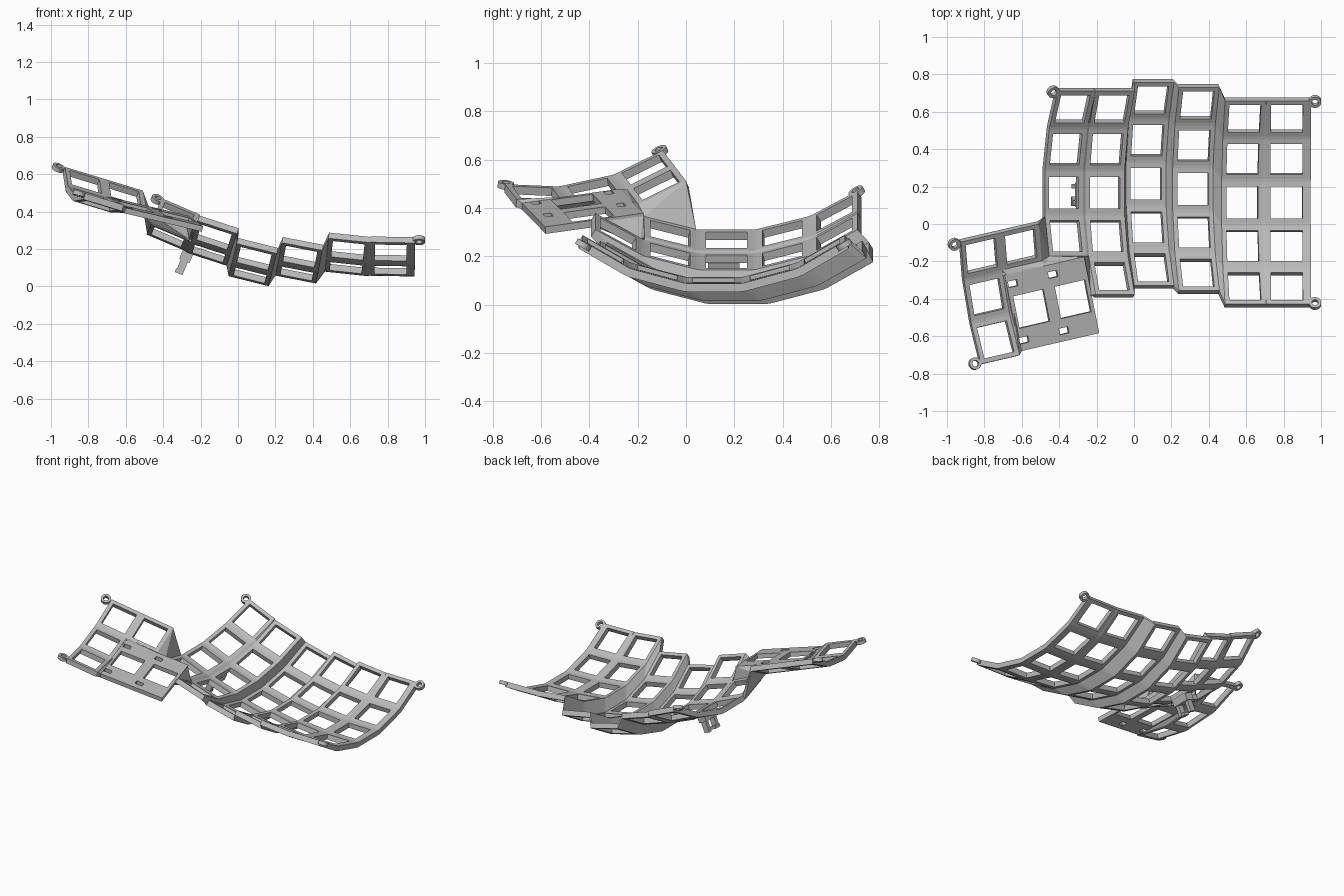
import bpy, bmesh, math
from mathutils import Matrix, Vector

if "Cube" in bpy.data.objects:
    bpy.data.objects.remove(bpy.data.objects["Cube"], do_unlink=True)

grey = bpy.data.materials.new("plain grey")
grey.use_nodes = True
grey.diffuse_color = (0.5, 0.5, 0.5, 1)
grey.node_tree.nodes["Principled BSDF"].inputs["Base Color"].default_value = (0.5, 0.5, 0.5, 1)

RADIUS, STEP, HALF, HOLE, THICK = 0.895, math.radians(15), 0.11, 0.085, 0.035
LINES = (-HALF, -HOLE, HOLE, HALF)


def finish(name, bm):
    bmesh.ops.recalc_face_normals(bm, faces=bm.faces)
    mesh = bpy.data.meshes.new(name)
    bm.to_mesh(mesh)
    bm.free()
    mesh.materials.append(grey)
    obj = bpy.data.objects.new(name, mesh)
    bpy.context.collection.objects.link(obj)
    return obj


def frame(x, y, z, yaw=0, roll=0, pitch=0):
    r = [math.radians(a) for a in (yaw, roll, pitch)]
    return (Matrix.Translation((x, y, z)) @ Matrix.Rotation(r[0], 4, 'Z')
            @ Matrix.Rotation(r[1], 4, 'Y') @ Matrix.Rotation(r[2], 4, 'X'))


def key_frame(column, row):
    """Frame of one key opening on a column that curves up at both ends."""
    a = row * STEP
    return (column @ Matrix.Translation((0, RADIUS * math.sin(a), RADIUS * (1 - math.cos(a))))
            @ Matrix.Rotation(a, 4, 'X'))


def slab(name, nx, ny, point, missing):
    """Thick grid; point(i, j, depth) places corners, missing(i, j) leaves openings."""
    bm = bmesh.new()
    v = {(i, j, k): bm.verts.new(point(i, j, k))
         for i in range(nx) for j in range(ny) for k in (0, 1)}

    def solid(i, j):
        return 0 <= i < nx - 1 and 0 <= j < ny - 1 and not missing(i, j)

    for i in range(nx - 1):
        for j in range(ny - 1):
            if not solid(i, j):
                continue
            ring = [(i, j), (i + 1, j), (i + 1, j + 1), (i, j + 1)]
            bm.faces.new([v[p + (0,)] for p in ring])
            bm.faces.new([v[p + (1,)] for p in reversed(ring)])
            for n, (di, dj) in enumerate(((0, -1), (1, 0), (0, 1), (-1, 0))):
                if not solid(i + di, j + dj):
                    a, b = ring[n], ring[(n + 1) % 4]
                    bm.faces.new((v[a + (1,)], v[b + (1,)], v[b + (0,)], v[a + (0,)]))
    bmesh.ops.delete(bm, geom=[p for p in bm.verts if not p.link_faces], context='VERTS')
    return finish(name, bm)


def key_grid(name, columns, rows, cut, outer=0):
    """Join several curved columns, with webs between neighbouring keys."""
    nx, ny = 4 * len(columns), 4 * len(rows)

    def point(i, j, k):
        x = LINES[i % 4] + (outer if i == nx - 1 else 0)
        return key_frame(columns[i // 4], rows[j // 4]) @ Vector((x, LINES[j % 4], -k * THICK))

    return slab(name, nx, ny, point,
                lambda i, j: (i % 4 == 1 and j % 4 == 1) or cut(i, j))


def web(name, *corners):
    """Convex filler between (frame, x, y) corners, each with its thickness."""
    bm = bmesh.new()
    for m, x, y in corners:
        for z in (0, -THICK * 0.85):
            bm.verts.new(m @ Vector((x, y, z)))
    out = bmesh.ops.convex_hull(bm, input=bm.verts)
    junk = {g for g in out["geom_interior"] + out["geom_unused"] if isinstance(g, bmesh.types.BMVert)}
    bmesh.ops.delete(bm, geom=list(junk), context='VERTS')
    return finish(name, bm)


def screw_ring(name, m, x, y):
    bm = bmesh.new()
    pts = [bm.verts.new((r, 0, z)) for r, z in
           ((0.017, -0.024), (0.033, -0.024), (0.033, 0), (0.017, 0))]
    edges = [bm.edges.new((pts[n], pts[(n + 1) % 4])) for n in range(4)]
    bmesh.ops.spin(bm, geom=pts + edges, cent=(0, 0, 0), axis=(0, 0, 1),
                   angle=math.tau, steps=24, use_merge=True)
    bmesh.ops.remove_doubles(bm, verts=bm.verts, dist=0.0001)
    bm.transform(m @ Matrix.Translation((x, y, 0)))
    return finish(name, bm)


def block(name, m, center, size):
    bm = bmesh.new()
    bmesh.ops.create_cube(bm, size=1)
    bm.transform(m @ Matrix.Translation(center) @ Matrix.Diagonal((*size, 1)))
    return finish(name, bm)


# Main key well: six tilted columns, the first without its front key
columns = [frame(-0.375, 0.167, 0.267, roll=23), frame(-0.155, 0.167, 0.178, roll=18),
           frame(0.065, 0.215, 0.062, roll=14), frame(0.315, 0.187, 0.071, roll=11),
           frame(0.578, 0.115, 0.102, roll=6), frame(0.815, 0.115, 0.09, roll=1)]
key_grid("main_key_well", columns, range(-2, 3), lambda i, j: i < 4 and j < 4, outer=0.02)

# Thumb cluster: an outer column of three keys and one inner key at the back
thumb = frame(-0.787, -0.39, 0.482, 13, 16.5, 12.5)
inner = thumb @ Matrix.Translation((0.225, 0, 0))
key_grid("thumb_keys", [thumb, inner], range(-1, 2), lambda i, j: i >= 3 and j < 8)

# Flat thumb plate with two key openings and four clip slots
plate = frame(-0.437, -0.428, 0.4, 13, 13, 8)
px = (-0.225, -0.215, -0.202, -0.165, -0.032, 0.01, 0.032, 0.06, 0.202, 0.222)
py = (-0.21, -0.172, -0.138, -0.088, 0.088, 0.138, 0.172, 0.21)


def plate_opening(i, j):
    x, y = (px[i] + px[i + 1]) / 2, abs(py[j] + py[j + 1]) / 2
    key = 0.032 < abs(x) < 0.202 and y < 0.088
    slot = 0.138 < y < 0.172 and (-0.215 < x < -0.165 or 0.01 < x < 0.06)
    return key or slot


slab("thumb_plate", len(px), len(py),
     lambda i, j, k: plate @ Vector((px[i], py[j], -k * 0.03)), plate_opening)

# Webs joining the thumb keys, the plate and the main well
back_key, a_key, b_key = key_frame(inner, 1), key_frame(columns[0], -1), key_frame(columns[1], -2)
mid, low, top = key_frame(thumb, 0), key_frame(thumb, -1), key_frame(thumb, 1)
H, PX, PY = HALF, 0.215, 0.21
web("thumb_side_wall", (back_key, H, H), (back_key, H, -H), (a_key, -H, H), (a_key, -H, -H))
web("thumb_front_wall", (back_key, -H, -H), (back_key, H, -H), (plate, -PX, PY), (plate, 0, PY))
web("thumb_corner_web", (back_key, H, -H), (plate, 0, PY), (a_key, -H, -H))
web("plate_back_web", (plate, 0, PY), (plate, PX, PY), (a_key, -H, -H), (a_key, H, -H))
web("plate_side_web", (plate, PX, PY), (plate, PX, 0), (b_key, -H, H), (a_key, H, -H))
web("plate_end_web", (plate, PX, 0), (b_key, -H, H), (b_key, -H, -H))
web("thumb_inner_web", (top, H, -H), (back_key, -H, -H), (mid, H, H), (plate, -PX, PY))
web("thumb_middle_web", (mid, H, H), (mid, H, -H), (plate, -PX, PY), (plate, -PX, 0))
web("thumb_lower_web", (mid, H, -H), (low, H, H), (low, H, -H), (plate, -PX, 0), (plate, -PX, -PY))

# Screw rings on the outer corners
first, last = key_frame(columns[0], 2), columns[5]
screw_ring("back_right_ring", first, -0.13, 0.1)
screw_ring("back_left_ring", key_frame(last, 2), 0.15, 0.1)
screw_ring("front_left_ring", key_frame(last, -2), 0.15, -0.1)
screw_ring("thumb_back_ring", top, -0.145, 0.1)
screw_ring("thumb_front_ring", low, -0.14, -0.1)

# Cable holder hanging under the first column
hook = columns[0]
block("holder_rail", hook, (0.132, -0.01, -0.06), (0.06, 0.13, 0.05))
for name, y in (("holder_front_prong", -0.055), ("holder_back_prong", 0.035)):
    block(name, hook, (0.132, y, -0.105), (0.04, 0.025, 0.11))
block("holder_foot", hook, (0.128, -0.045, -0.15), (0.04, 0.05, 0.02))
